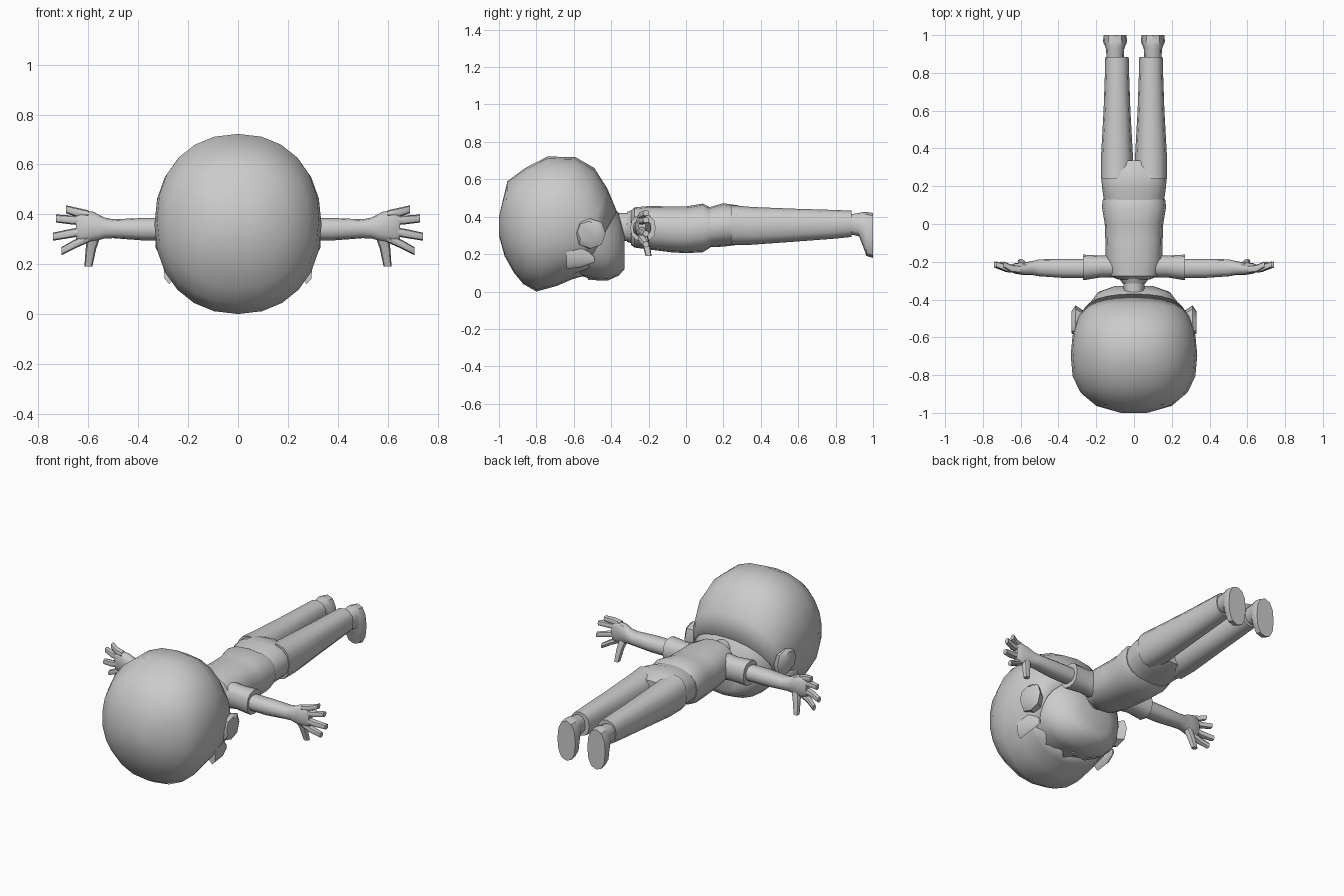
import bpy, bmesh, math
from mathutils import Vector

if "Cube" in bpy.data.objects:
    bpy.data.objects.remove(bpy.data.objects["Cube"])

grey = bpy.data.materials.new("plain_grey")
grey.diffuse_color = (0.6, 0.6, 0.6, 1)
grey.use_nodes = True
grey.node_tree.nodes["Principled BSDF"].inputs["Base Color"].default_value = grey.diffuse_color

AXES = {'x': (Vector((0, 1, 0)), Vector((0, 0, 1))),
        'y': (Vector((1, 0, 0)), Vector((0, 0, 1))),
        'z': (Vector((1, 0, 0)), Vector((0, 1, 0)))}


def signed_pow(v, p):
    return math.copysign(abs(v) ** p, v)


def skin(name, rings, mirror=False, close_end=True, angle=40):
    """Bridge a list of point rings into one object."""
    bm = bmesh.new()
    rows = [[bm.verts.new(p) for p in ring] for ring in rings]
    n = len(rows[0])
    for a, b in zip(rows, rows[1:]):
        for i in range(n):
            j = (i + 1) % n
            bm.faces.new((a[i], a[j], b[j], b[i]))
    bm.faces.new(rows[0][::-1])
    if close_end:
        bm.faces.new(rows[-1])
    bmesh.ops.recalc_face_normals(bm, faces=bm.faces)
    mesh = bpy.data.meshes.new(name)
    bm.to_mesh(mesh)
    bm.free()
    mesh.materials.append(grey)
    ob = bpy.data.objects.new(name, mesh)
    bpy.context.collection.objects.link(ob)
    if mirror:
        ob.modifiers.new("mirror", 'MIRROR').use_mirror_merge = False
    bpy.ops.object.select_all(action='DESELECT')
    ob.select_set(True)
    bpy.context.view_layer.objects.active = ob
    bpy.ops.object.shade_smooth_by_angle(angle=math.radians(angle))
    return ob


def loft(name, axis, rings, n=12, p=0.85, **kw):
    """Rings are (centre, radius u, radius v) across the given axis."""
    u, v = AXES[axis]
    pts = []
    for c, ru, rv in rings:
        pts.append([Vector(c) + u * ru * signed_pow(math.cos(2 * math.pi * i / n), p)
                    + v * rv * signed_pow(math.sin(2 * math.pi * i / n), p)
                    for i in range(n)])
    return skin(name, pts, **kw)


def body(name, profile, x=0.0, **kw):
    """Profile rows along y: (y, low z, high z, half width)."""
    return loft(name, 'y', [((x, y, (lo + hi) / 2), w, (hi - lo) / 2)
                            for y, lo, hi, w in profile], **kw)


# Hair shell: tilted rings (top y, bottom y, low z, high z, half width)
hair_rows = [(-1.0, -1.0, .30, .40, .07), (-.955, -.97, .19, .59, .20),
             (-.86, -.92, .10, .66, .285), (-.74, -.87, .04, .722, .325),
             (-.59, -.80, .0, .718, .335), (-.49, -.69, .03, .66, .325),
             (-.42, -.61, .065, .55, .30), (-.37, -.56, .085, .43, .265)]
hair = []
N = 24
for k, (yt, yb, lo, hi, w) in enumerate(hair_rows):
    ring = []
    for i in range(N):
        a = 2 * math.pi * i / N
        s = signed_pow(math.sin(a), .92)
        y = yb + (yt - yb) * (s + 1) / 2
        if k == len(hair_rows) - 1 and math.sin(a) < -.3:
            y += .035 if i % 2 else -.04       # jagged fringe
        ring.append((w * signed_pow(math.cos(a), .92), y, (lo + hi) / 2 + s * (hi - lo) / 2))
    hair.append(ring)
hair_ob = skin("hair", hair, close_end=False, angle=50)
solid = hair_ob.modifiers.new("thickness", 'SOLIDIFY')
solid.thickness, solid.offset = .02, -1

# Head with the face turned down
body("head", [(-.85, .15, .50, .18), (-.70, .075, .62, .27), (-.58, .088, .60, .285),
              (-.48, .06, .56, .27), (-.42, .058, .48, .235), (-.36, .085, .42, .19),
              (-.328, .12, .30, .10)], n=20, angle=60)
loft("nose", 'z', [((0, -.51, .10), .035, .04), ((0, -.50, .062), .018, .02)], n=8)
loft("ear", 'x', [((.25, -.53, .30), .06, .07), ((.31, -.51, .31), .08, .08),
                  ((.33, -.52, .32), .06, .055)], n=8, mirror=True)
# Sideburn locks in front of the ears
loft("sideburn", 'y', [((.275, -.64, .20), .025, .08), ((.275, -.56, .19), .02, .06),
                       ((.262, -.49, .17), .006, .015)], n=8, mirror=True)

# Neck, collar and shirt
body("neck", [(-.37, .27, .42, .055), (-.27, .27, .42, .055)])
body("collar", [(-.315, .265, .425, .06), (-.28, .255, .44, .085)])
body("shirt", [(-.295, .25, .43, .08), (-.275, .235, .45, .13), (-.20, .225, .457, .15),
               (-.08, .21, .455, .152), (.0, .205, .455, .155), (.09, .21, .47, .17),
               (.13, .235, .45, .165)], n=16)

# Trousers: hips and two legs
body("hips", [(.09, .225, .45, .155), (.13, .237, .452, .16), (.20, .24, .472, .17),
              (.28, .25, .46, .174), (.335, .27, .435, .165)], n=16)
body("leg", [(.24, .25, .462, .085), (.35, .25, .452, .085), (.60, .268, .442, .071),
             (.80, .283, .436, .064), (.885, .292, .432, .062)], x=.09, mirror=True)

# Feet with the soles facing backward
body("foot", [(.86, .31, .41, .045), (.925, .295, .42, .048), (.945, .245, .425, .055),
              (.965, .19, .425, .064), (1.0, .18, .42, .06)], x=.1, mirror=True)

# Sleeves and arms
loft("sleeve", 'x', [((.08, -.225, .34), .06, .08), ((.17, -.225, .34), .057, .068),
                     ((.27, -.23, .34), .068, .072)], mirror=True)
loft("arm", 'x', [((.20, -.235, .34), .05, .045), ((.38, -.235, .34), .05, .045),
                  ((.50, -.232, .342), .045, .038), ((.535, -.233, .345), .038, .042),
                  ((.58, -.237, .35), .034, .06), ((.63, -.235, .35), .028, .066),
                  ((.65, -.235, .35), .018, .055)], mirror=True)

# Fingers: (root z, tip x, tip z)
for k, (z0, x1, z1) in enumerate([(.398, .69, .42), (.372, .73, .383),
                                  (.335, .742, .31), (.305, .708, .252)]):
    loft(f"finger_{k + 1}", 'x', [((.60, -.24, z0), .02, .018),
                                  (((.61 + x1) / 2, -.235, (z0 + z1) / 2), .02, .018),
                                  ((x1, -.214, z1), .016, .016)], n=8, mirror=True)
loft("thumb", 'z', [((.575, -.235, .325), .028, .024), ((.59, -.215, .26), .021, .02),
                    ((.60, -.20, .19), .016, .016)], n=8, mirror=True)
